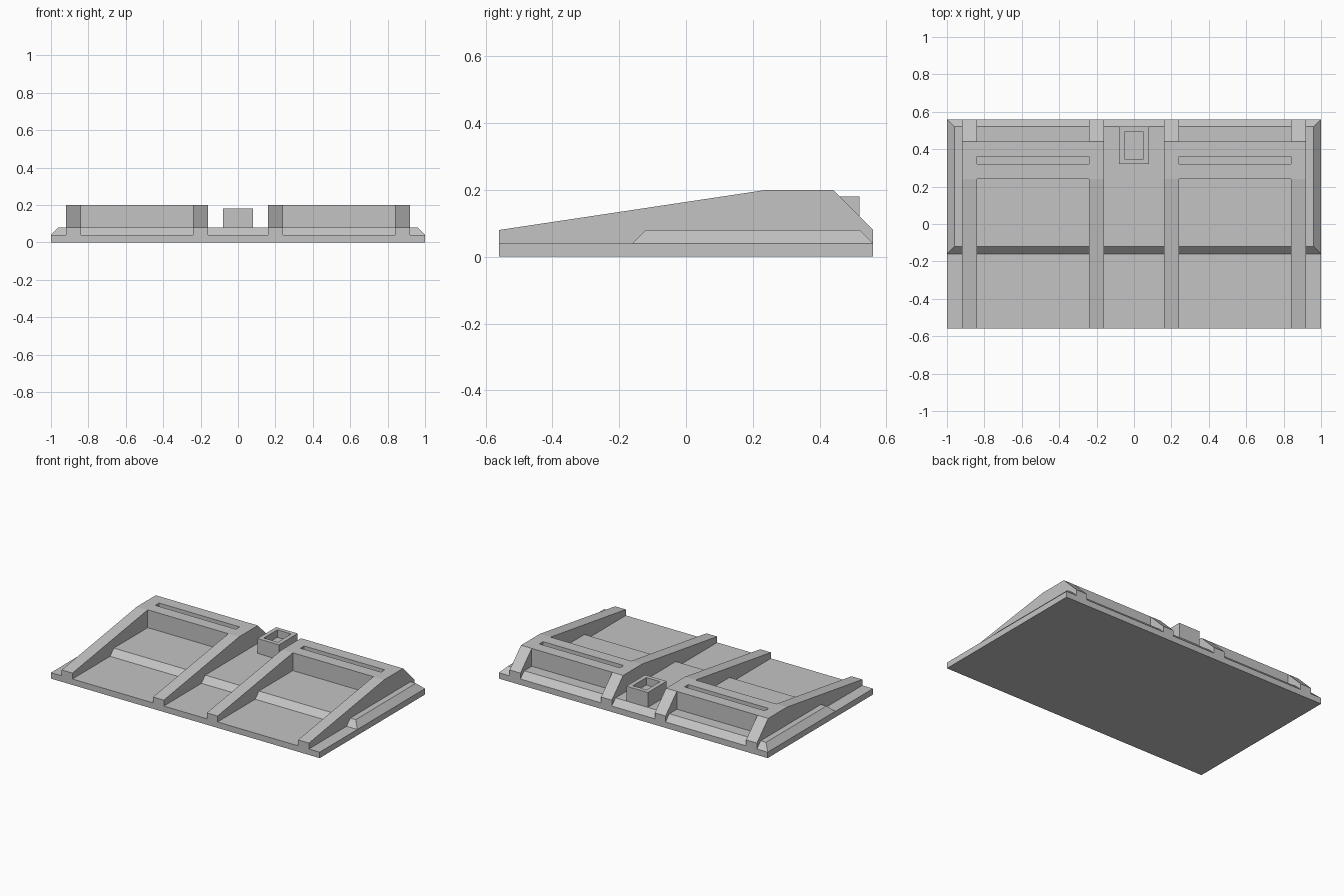
import bpy
import bmesh

old = bpy.data.objects.get("Cube")
if old:
    bpy.data.objects.remove(old, do_unlink=True)

grey = bpy.data.materials.new("plain grey")
grey.use_nodes = True
color = (0.55, 0.55, 0.55, 1)
grey.diffuse_color = color
grey.node_tree.nodes["Principled BSDF"].inputs["Base Color"].default_value = color


def finish(name, bm):
    bmesh.ops.recalc_face_normals(bm, faces=bm.faces)
    mesh = bpy.data.meshes.new(name)
    bm.to_mesh(mesh)
    bm.free()
    mesh.materials.append(grey)
    obj = bpy.data.objects.new(name, mesh)
    bpy.context.collection.objects.link(obj)
    return obj


def box_mesh(x, y, z):
    """Box between the given (low, high) pairs."""
    bm = bmesh.new()
    bmesh.ops.create_cube(bm, size=1)
    for v in bm.verts:
        for i, (lo, hi) in enumerate((x, y, z)):
            v.co[i] = hi if v.co[i] > 0 else lo
    return bm


def extrude_profile(name, profile, x0, x1):
    """Side profile of (y, z) points swept from x0 to x1."""
    bm = bmesh.new()
    face = bm.faces.new([bm.verts.new((x0, y, z)) for y, z in profile])
    ret = bmesh.ops.extrude_face_region(bm, geom=[face], use_keep_orig=True)
    moved = [g for g in ret["geom"] if isinstance(g, bmesh.types.BMVert)]
    bmesh.ops.translate(bm, verts=moved, vec=(x1 - x0, 0, 0))
    return finish(name, bm)


# Flat base slab
finish("base_slab", box_mesh((-1, 1), (-0.56, 0.56), (0, 0.04)))

# Raised rear deck with sloping edges
bm = box_mesh((-1, 1), (-0.16, 0.56), (0.04, 0.08))
for v in bm.verts:
    if v.co.z > 0.06:
        v.co.x -= 0.04 if v.co.x > 0 else -0.04
        v.co.y -= 0.04 if v.co.y > 0.2 else -0.04
finish("raised_deck", bm)

# Sloping ribs, and a slotted crossbar between each pair
rib = [(-0.56, 0.04), (-0.56, 0.08), (0.24, 0.2), (0.44, 0.2), (0.56, 0.08), (0.56, 0.04)]
bar = [(0.24, 0.07), (0.24, 0.2), (0.32, 0.2), (0.32, 0.16),
       (0.36, 0.16), (0.36, 0.2), (0.44, 0.2), (0.44, 0.07)]
for side, s in (("left", 1), ("right", -1)):
    extrude_profile(f"outer_rib_{side}", rib, s * 0.84, s * 0.92)
    extrude_profile(f"inner_rib_{side}", rib, s * 0.16, s * 0.24)
    extrude_profile(f"slotted_crossbar_{side}", bar, s * 0.24, s * 0.84)

# Hollow socket at the back centre
bm = box_mesh((-0.08, 0.08), (0.32, 0.52), (0.07, 0.18))
bm.normal_update()
top = max(bm.faces, key=lambda f: f.calc_center_median().z)
bmesh.ops.inset_individual(bm, faces=[top], thickness=0.04)
ret = bmesh.ops.extrude_discrete_faces(bm, faces=[top])
floor = ret["faces"][0]
rim = [e for e in bm.edges if e.is_boundary and e not in floor.edges[:]]
bmesh.ops.translate(bm, verts=floor.verts[:], vec=(0, 0, -0.05))
finish("socket", bm)
